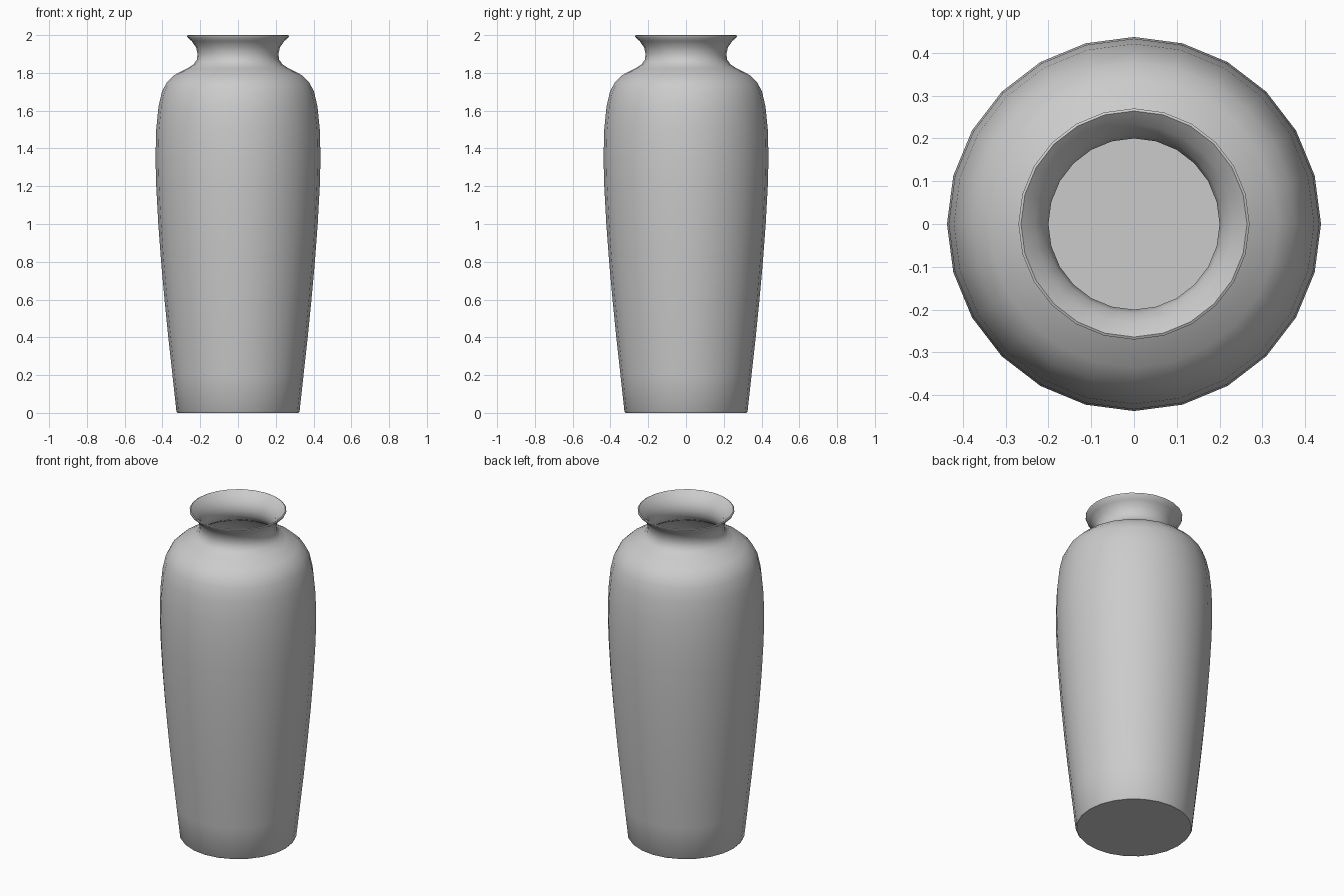
import bpy
import bmesh
from math import radians, tau
from mathutils import Matrix

SIDES = 24

cube = bpy.data.objects.get("Cube")
if cube:
    bpy.data.objects.remove(cube, do_unlink=True)

# Plain grey ceramic
grey = bpy.data.materials.new("grey ceramic")
grey.use_nodes = True
colour = (0.6, 0.6, 0.6, 1)
grey.diffuse_color = colour
grey.node_tree.nodes["Principled BSDF"].inputs["Base Color"].default_value = colour

# Outer wall (radius, height), from foot to rim
outer = [(0.32, 0), (0.326, 0.008), (0.347, 0.2), (0.369, 0.4), (0.389, 0.6),
         (0.407, 0.8), (0.422, 1.0), (0.433, 1.2), (0.437, 1.35), (0.433, 1.5),
         (0.421, 1.62), (0.403, 1.7), (0.377, 1.75), (0.335, 1.79), (0.27, 1.823),
         (0.235, 1.845), (0.218, 1.87), (0.214, 1.9), (0.222, 1.935),
         (0.245, 1.968), (0.268, 1.988), (0.27, 1.997)]

# Inner wall, from rim down to the floor
inner = [(0.264, 2.0), (0.256, 1.993), (0.232, 1.97), (0.209, 1.938), (0.2, 1.9),
         (0.205, 1.865), (0.224, 1.833), (0.262, 1.808), (0.325, 1.775),
         (0.362, 1.738), (0.388, 1.69), (0.406, 1.61), (0.42, 1.4), (0.408, 1.0),
         (0.375, 0.6), (0.333, 0.2), (0.315, 0.03)]

bm = bmesh.new()
rings = []
for radius, height in outer + inner:
    ring = bmesh.ops.create_circle(bm, segments=SIDES, radius=radius,
                                   matrix=Matrix.Translation((0, 0, height)))
    rings.append(ring["verts"])

# Walls between rings, then underside and inside floor
for low, high in zip(rings, rings[1:]):
    for i in range(SIDES):
        j = (i + 1) % SIDES
        bm.faces.new((low[i], low[j], high[j], high[i]))
bm.faces.new(rings[0])
bm.faces.new(rings[-1])
bmesh.ops.recalc_face_normals(bm, faces=bm.faces)

mesh = bpy.data.meshes.new("vase")
bm.to_mesh(mesh)
bm.free()
mesh.materials.append(grey)
vase = bpy.data.objects.new("vase", mesh)
bpy.context.collection.objects.link(vase)

# Smooth walls with a crisp foot and floor edge
bpy.ops.object.select_all(action="DESELECT")
vase.select_set(True)
bpy.context.view_layer.objects.active = vase
bpy.ops.object.shade_smooth_by_angle(angle=radians(50))
